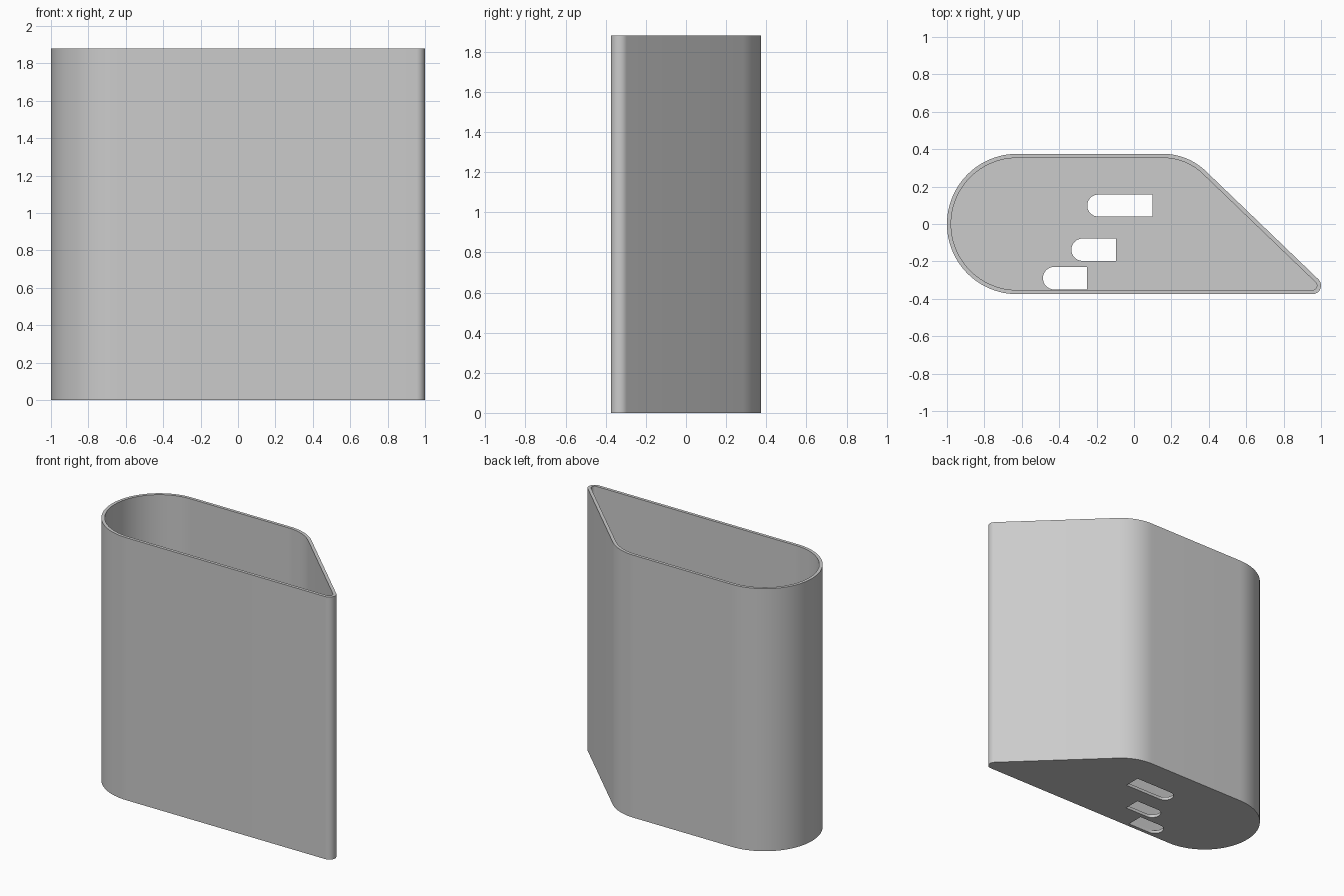
import bpy
import bmesh
from math import radians, cos, sin

HEIGHT = 1.88
WALL = 0.022
FLOOR = 0.022
SLANT = 46  # direction the slanted side faces, in degrees

cube = bpy.data.objects.get("Cube")
if cube:
    bpy.data.objects.remove(cube, do_unlink=True)

grey = bpy.data.materials.new("plain grey")
grey.use_nodes = True
grey.diffuse_color = (0.6, 0.6, 0.6, 1)
grey.node_tree.nodes["Principled BSDF"].inputs["Base Color"].default_value = (0.6, 0.6, 0.6, 1)


def arc(cx, cy, r, start, end, steps):
    angles = [radians(start + (end - start) * i / steps) for i in range(steps + 1)]
    return [(cx + r * cos(a), cy + r * sin(a)) for a in angles]


def body_outline(inset):
    """Round tail, small tip and soft shoulder, joined by straight sides."""
    return (arc(-0.625, 0, 0.375 - inset, 90, 270, 48)
            + arc(0.954, -0.329, 0.046 - inset, -90, SLANT, 16)
            + arc(0.155, 0.045, 0.33 - inset, SLANT, 90, 16))


def slot_outline(x0, x1, y0, y1):
    """Slot with a rounded left end and a square right end."""
    r = (y1 - y0) / 2
    return arc(x0 + r, y0 + r, r, 90, 270, 20) + [(x1, y0), (x1, y1)]


def prism(name, outline, z0, z1):
    bm = bmesh.new()
    base = bm.faces.new([bm.verts.new((x, y, z0)) for x, y in outline])
    top = bmesh.ops.extrude_face_region(bm, geom=[base])["geom"]
    bmesh.ops.translate(bm, vec=(0, 0, z1 - z0),
                        verts=[v for v in top if isinstance(v, bmesh.types.BMVert)])
    bmesh.ops.recalc_face_normals(bm, faces=bm.faces)
    mesh = bpy.data.meshes.new(name)
    bm.to_mesh(mesh)
    bm.free()
    mesh.materials.append(grey)
    obj = bpy.data.objects.new(name, mesh)
    bpy.context.collection.objects.link(obj)
    return obj


def cut(target, cutter):
    cutter.hide_render = True
    mod = target.modifiers.new("cut", "BOOLEAN")
    mod.operation = "DIFFERENCE"
    mod.solver = "EXACT"
    mod.object = cutter
    bpy.context.view_layer.objects.active = target
    bpy.ops.object.modifier_apply(modifier=mod.name)
    bpy.data.objects.remove(cutter, do_unlink=True)


# Hollow body, open at the top
holder = prism("holder_body", body_outline(0), 0, HEIGHT)
cut(holder, prism("cavity_cutter", body_outline(WALL), FLOOR, HEIGHT + 0.1))

# Three drain slots through the floor
for x0, x1, y0, y1 in [(-0.25, 0.10, 0.04, 0.157),
                       (-0.335, -0.095, -0.197, -0.078),
                       (-0.487, -0.25, -0.35, -0.229)]:
    cut(holder, prism("slot_cutter", slot_outline(x0, x1, y0, y1), -0.1, 0.1))

# Smooth walls with crisp rims
bpy.ops.object.select_all(action="DESELECT")
holder.select_set(True)
bpy.context.view_layer.objects.active = holder
bpy.ops.object.shade_smooth_by_angle(angle=radians(30))
